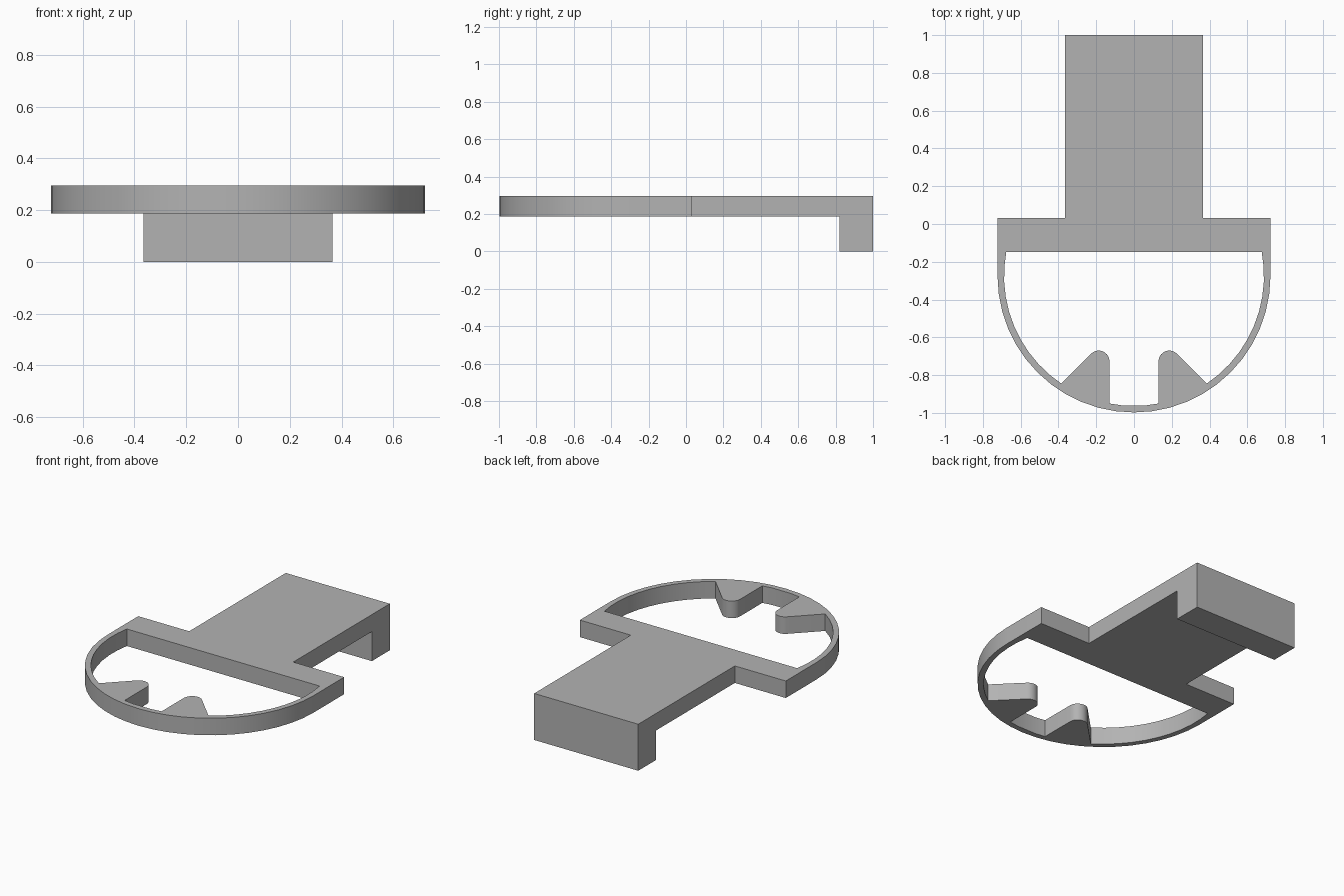
import bpy
import bmesh
from math import sin, cos, asin, pi, radians, sqrt

cube = bpy.data.objects.get("Cube")
if cube:
    bpy.data.objects.remove(cube, do_unlink=True)

BOTTOM, TOP = 0.187, 0.295
CY = -0.275               # centre of the ring
R_OUT, R_IN = 0.7225, 0.688
BAR_FRONT, BAR_BACK = -0.148, 0.032
ARM_X, HOOK_Y = 0.365, 0.82


def arc(cx, cy, r, start, end, steps):
    """Points on a circular arc, both ends included."""
    return [(cx + r * cos(start + (end - start) * i / steps),
             cy + r * sin(start + (end - start) * i / steps))
            for i in range(steps + 1)]


def mirrored(half):
    """Close a right-hand half outline with its mirror image."""
    return half + [(-x, y) for x, y in reversed(half)]


# Outer outline: arm, crossbar shoulders and half ring
outer = arc(0, CY, R_OUT, pi, 2 * pi, 24)
outer += [(R_OUT, BAR_BACK), (ARM_X, BAR_BACK), (ARM_X, 1),
          (-ARM_X, 1), (-ARM_X, BAR_BACK), (-R_OUT, BAR_BACK)]

# Opening outline: crossbar edge, ring inside, round-tipped tooth
tooth_x, tooth_y, tip_r, tooth_in = 0.187, -0.727, 0.057, 0.13
foot_x = 0.385
foot_a = -asin(sqrt(R_IN ** 2 - foot_x ** 2) / R_IN)
half = arc(0, CY, R_IN, asin((BAR_FRONT - CY) / R_IN), foot_a, 10)
half += arc(tooth_x, tooth_y, tip_r, pi / 4, pi, 10)
half += [(tooth_in, CY - sqrt(R_IN ** 2 - tooth_in ** 2)),
         (tooth_in / 2, CY - sqrt(R_IN ** 2 - tooth_in ** 2 / 4))]
opening = mirrored(half)

bm = bmesh.new()
for loop in (outer, opening):
    verts = [bm.verts.new((x, y, BOTTOM)) for x, y in loop]
    for a, b in zip(verts, verts[1:] + verts[:1]):
        bm.edges.new((a, b))
bmesh.ops.triangle_fill(bm, use_beauty=True, edges=bm.edges[:])


def extrude(faces, height):
    result = bmesh.ops.extrude_face_region(bm, geom=faces)
    moved = [g for g in result["geom"] if isinstance(g, bmesh.types.BMVert)]
    bmesh.ops.translate(bm, vec=(0, 0, height), verts=moved)
    bmesh.ops.recalc_face_normals(bm, faces=bm.faces[:])


# Plate thickness
extrude(bm.faces[:], TOP - BOTTOM)

# Hook pulled down from the back end of the arm
bmesh.ops.bisect_plane(bm, geom=bm.verts[:] + bm.edges[:] + bm.faces[:],
                       plane_co=(0, HOOK_Y, 0), plane_no=(0, 1, 0))
bm.normal_update()
extrude([f for f in bm.faces if f.normal.z < -0.9
         and f.calc_center_median().y > HOOK_Y], -BOTTOM)

mesh = bpy.data.meshes.new("ring_bracket")
bm.to_mesh(mesh)
bm.free()
bracket = bpy.data.objects.new("ring_bracket", mesh)
bpy.context.collection.objects.link(bracket)

# Single plain grey
grey = bpy.data.materials.new("plain_grey")
grey.use_nodes = True
colour = (0.45, 0.45, 0.45, 1)
grey.diffuse_color = colour
grey.node_tree.nodes["Principled BSDF"].inputs["Base Color"].default_value = colour
mesh.materials.append(grey)

bpy.context.view_layer.objects.active = bracket
bracket.select_set(True)
bpy.ops.object.shade_smooth_by_angle(angle=radians(30))
